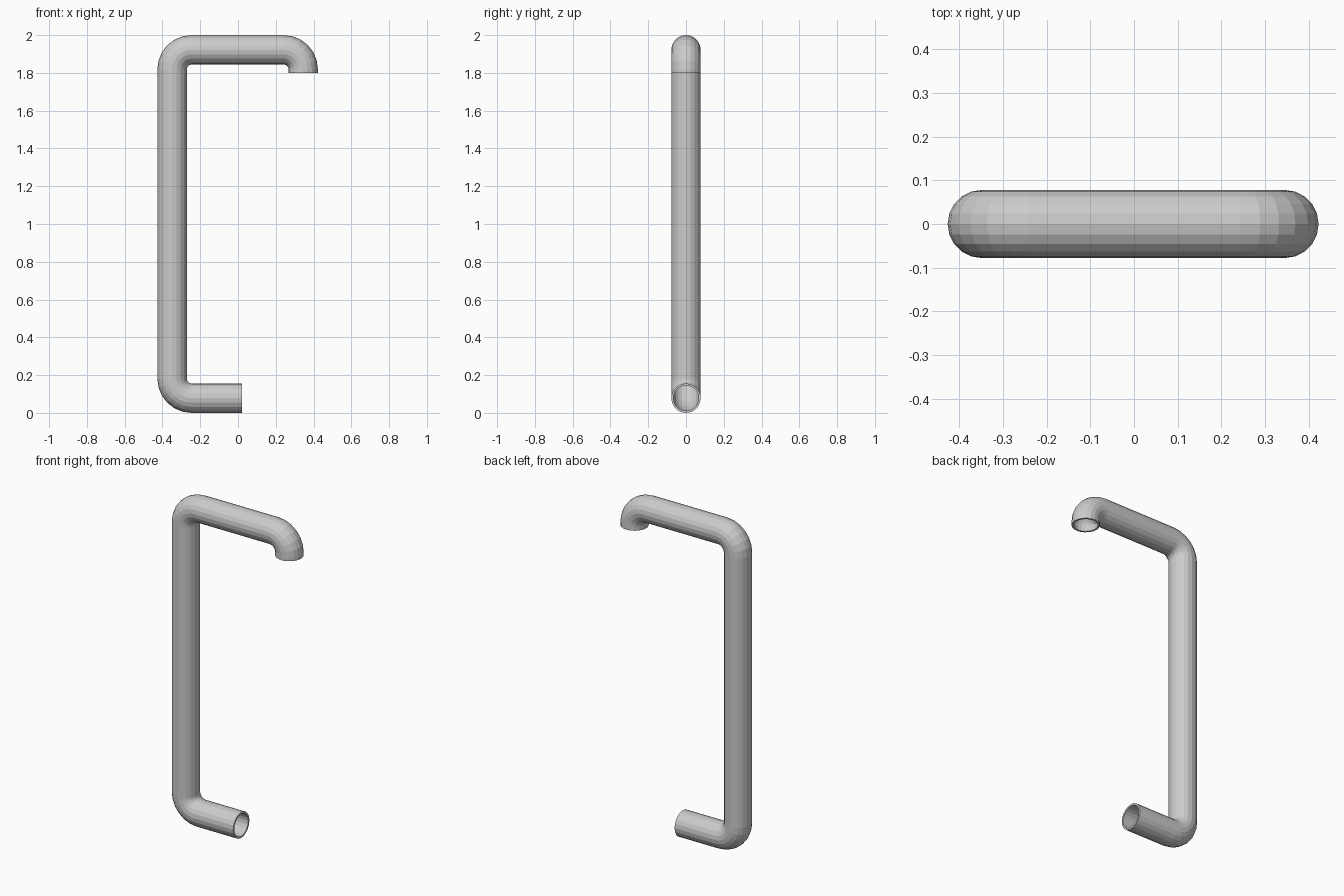
import bpy, bmesh, math
from mathutils import Vector

cube = bpy.data.objects.get("Cube")
if cube:
    bpy.data.objects.remove(cube, do_unlink=True)

SIDES, BEND_STEPS = 20, 6
OUTER, BORE, BEND = 0.078, 0.067, 0.103
LEFT, RIGHT, LOW, HIGH = -0.349, 0.345, 0.078, 1.922

metal = bpy.data.materials.new("grey_metal")
metal.use_nodes = True
grey = (0.6, 0.6, 0.6, 1)
metal.diffuse_color = grey
metal.node_tree.nodes["Principled BSDF"].inputs["Base Color"].default_value = grey


def bend(cx, cz, start, turn=-90):
    """Stations (point, outward direction) along a quarter bend."""
    stations = []
    for i in range(BEND_STEPS + 1):
        a = math.radians(start + turn * i / BEND_STEPS)
        out = Vector((math.cos(a), 0, math.sin(a)))
        stations.append((Vector((cx, 0, cz)) + out * BEND, out))
    return stations


# Centre line: lower stub, upright, top arm, downturned mouth
path = [(Vector((0.022, 0, LOW)), Vector((0, 0, -1)))]
path += bend(LEFT + BEND, LOW + BEND, 270)
path += bend(LEFT + BEND, HIGH - BEND, 180)
path += bend(RIGHT - BEND, HIGH - BEND, 90)
path.append((Vector((RIGHT, 0, 1.8)), Vector((1, 0, 0))))

bm = bmesh.new()


def ring(point, out, radius):
    side = Vector((0, 1, 0))
    angles = [math.tau * i / SIDES for i in range(SIDES)]
    return [bm.verts.new(point + radius * (math.cos(a) * out + math.sin(a) * side))
            for a in angles]


def bridge(a, b):
    for i in range(SIDES):
        j = (i + 1) % SIDES
        bm.faces.new((a[i], a[j], b[j], b[i]))


# Outer wall forward, bore back, closed by the rims at both ends
rings = [ring(p, o, OUTER) for p, o in path]
rings += [ring(p, o, BORE) for p, o in reversed(path)]
for i, current in enumerate(rings):
    bridge(current, rings[(i + 1) % len(rings)])
bmesh.ops.recalc_face_normals(bm, faces=bm.faces)

mesh = bpy.data.meshes.new("bent_pipe")
bm.to_mesh(mesh)
bm.free()
mesh.materials.append(metal)
pipe = bpy.data.objects.new("bent_pipe", mesh)
bpy.context.collection.objects.link(pipe)
